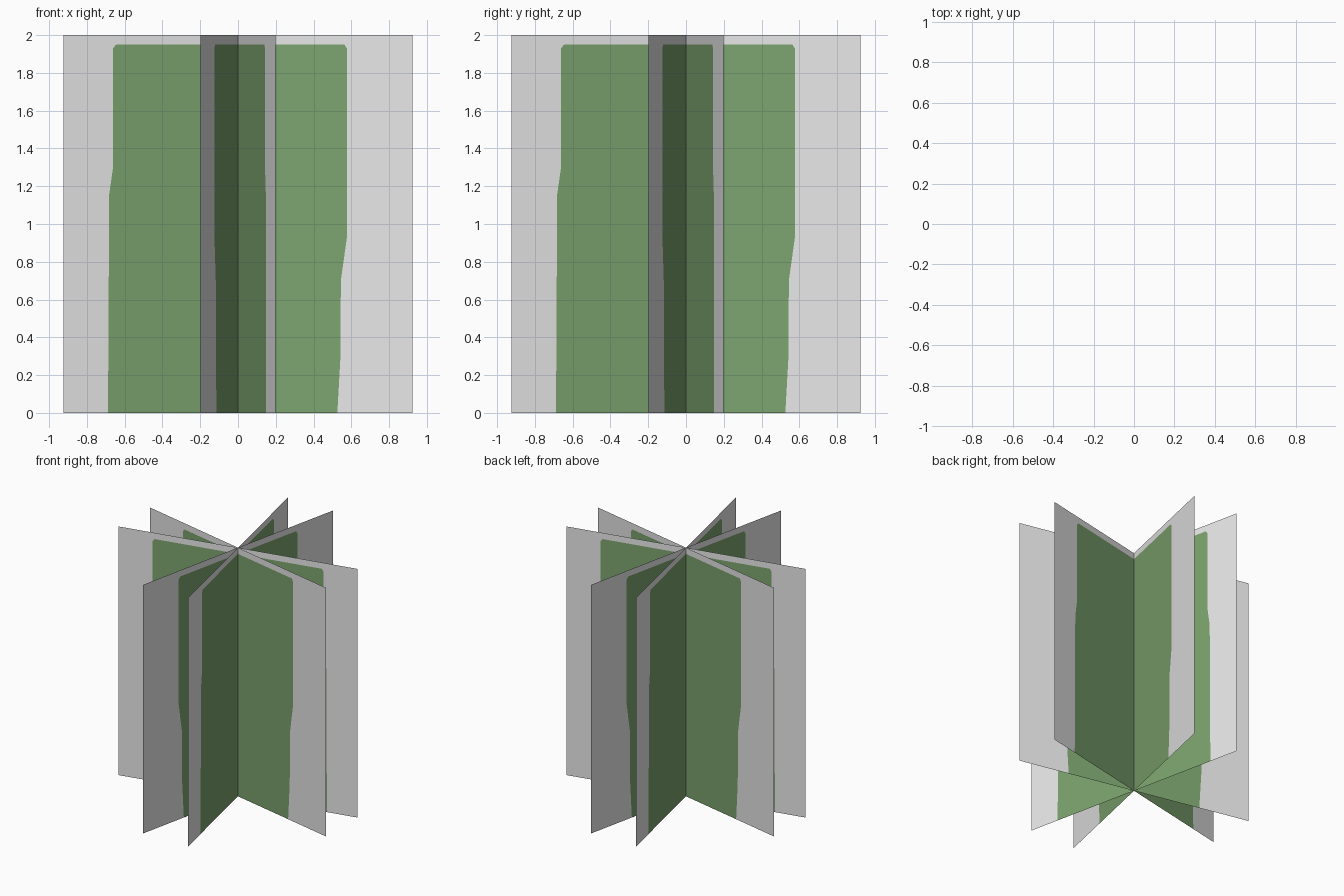
import bpy, bmesh, math

if "Cube" in bpy.data.objects:
    bpy.data.objects.remove(bpy.data.objects["Cube"])

RADIUS = 0.944
HEIGHT = 2.0
SPLAY = math.radians(12.2)


def material(name, rgb):
    m = bpy.data.materials.new(name)
    m.diffuse_color = (*rgb, 1.0)
    m.use_nodes = True
    m.node_tree.nodes["Principled BSDF"].inputs["Base Color"].default_value = m.diffuse_color
    return m


grey = material("pale grey", (0.8, 0.8, 0.8))
green = material("leaf green", (0.20, 0.365, 0.155))

# Outer edge of the green area: (height, fraction of the blade width)
WIDE = [(0, .747), (.35, .743), (1.15, .740), (1.3, .717), (1.93, .717), (1.95, .700)]
NARROW = [(0, .570), (.3, .588), (.7, .590), (.93, .625), (1.93, .625), (1.95, .610)]


def blade(name, angle, edge):
    """Upright sheet from the centre axis outward, green inside and grey outside."""
    bm = bmesh.new()
    c, s = math.cos(angle) * RADIUS, math.sin(angle) * RADIUS
    rows = []
    for z, f in edge + [(HEIGHT, edge[-1][1])]:
        rows.append([bm.verts.new((c * u, s * u, z)) for u in (0, f, 1)])
    for i, (low, high) in enumerate(zip(rows, rows[1:])):
        for k in range(2):
            face = bm.faces.new((low[k], low[k + 1], high[k + 1], high[k]))
            # green only on the inner column, below the top margin
            face.material_index = 1 if k == 0 and i < len(edge) - 1 else 0
    mesh = bpy.data.meshes.new(name)
    bm.to_mesh(mesh)
    bm.free()
    mesh.materials.append(grey)
    mesh.materials.append(green)
    bpy.context.collection.objects.link(bpy.data.objects.new(name, mesh))


# Four narrow pairs of blades around the vertical axis
for q in range(4):
    turn = q * math.pi / 2
    blade(f"wide_leaf_blade_{q + 1}", turn + SPLAY, WIDE)
    blade(f"narrow_leaf_blade_{q + 1}", turn - SPLAY, NARROW)
